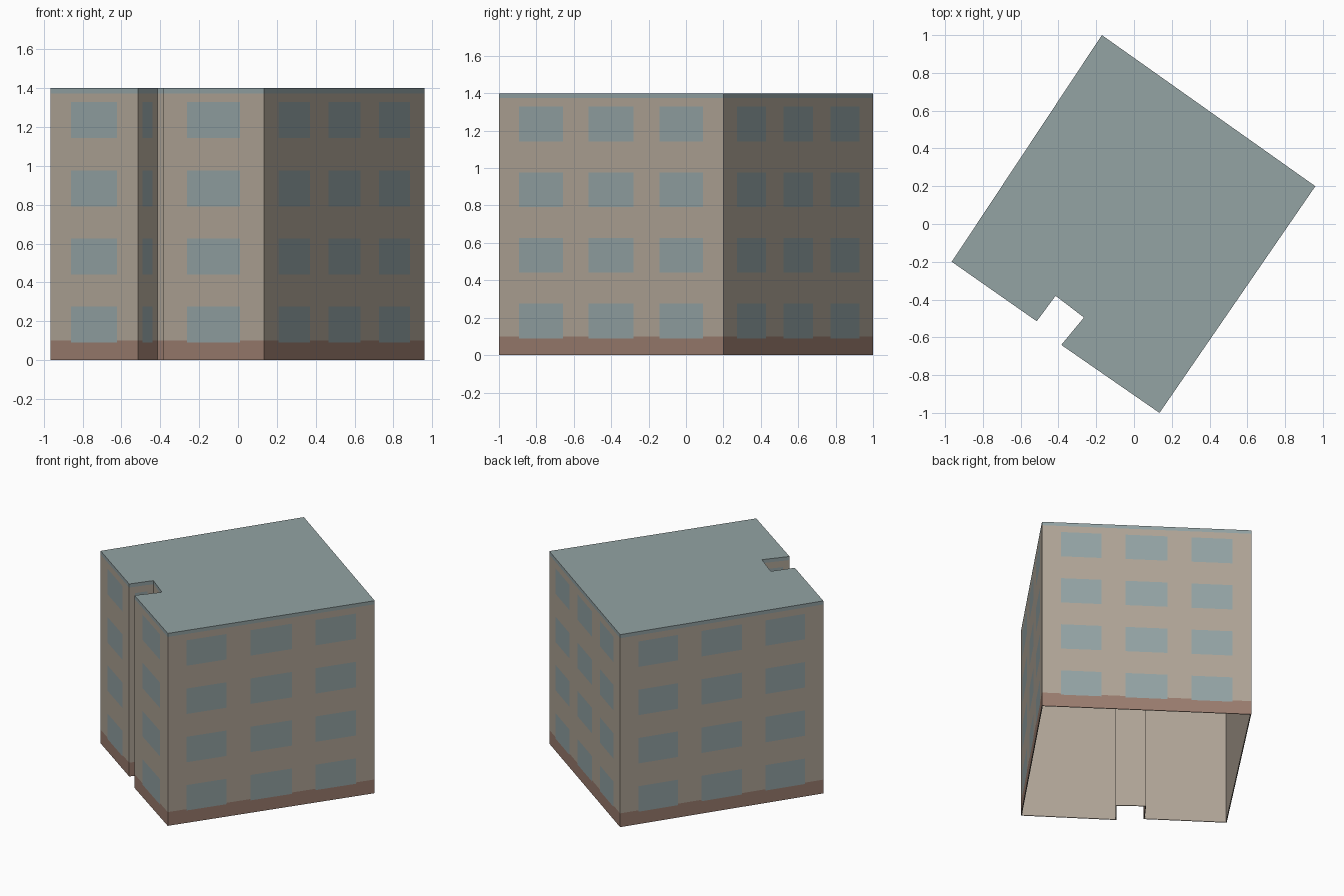
import bpy
import bmesh
from mathutils import Vector

cube = bpy.data.objects.get("Cube")
if cube:
    bpy.data.objects.remove(cube, do_unlink=True)


def srgb(r, g, b):
    return tuple((c / 255 / 12.92) if c < 11 else ((c / 255 + 0.055) / 1.055) ** 2.4
                 for c in (r, g, b)) + (1.0,)


def material(name, colour):
    mat = bpy.data.materials.new(name)
    mat.use_nodes = True
    mat.diffuse_color = colour
    bsdf = next(n for n in mat.node_tree.nodes if n.type == 'BSDF_PRINCIPLED')
    bsdf.inputs["Base Color"].default_value = colour
    return mat


# Plaster is last, so the inner side of the shell takes it
TEAL, BRICK, PLASTER = range(3)
materials = [material("slate_teal", srgb(147, 163, 164)),
             material("brick_brown", srgb(154, 124, 110)),
             material("beige_plaster", srgb(175, 164, 150))]

# Footprint, counter-clockwise, with the notch in the entrance side
footprint = [Vector(p) for p in (
    (0.96, 0.2), (-0.17, 1.0), (-0.965, -0.2), (-0.515, -0.515),
    (-0.415, -0.38), (-0.265, -0.495), (-0.385, -0.64), (0.135, -1.0))]

HEIGHT, BASE_TOP, TRIM = 1.4, 0.1, 1.374
floors = [(0.09 + 0.351 * i, 0.275 + 0.351 * i) for i in range(4)]
levels = sorted([0, BASE_TOP, TRIM, HEIGHT] + [z for f in floors for z in f])
three_windows = [(0.09, 0.285), (0.4, 0.6), (0.715, 0.91)]
one_window = [(0.235, 0.76)]


def inside(value, spans):
    return any(a < value < b for a, b in spans)


def wall_colour(t, z, windows):
    if z > TRIM or (inside(t, windows) and inside(z, floors)):
        return TEAL
    return BRICK if z < BASE_TOP else PLASTER


bm = bmesh.new()
roof_loop = []

# Walls: each one is a grid cut along its window edges
for i, start in enumerate(footprint):
    end = footprint[(i + 1) % len(footprint)]
    windows = three_windows if (end - start).length > 1 else one_window
    cuts = [0] + [t for w in windows for t in w] + [1]
    grid = [[bm.verts.new((*start.lerp(end, t), z)) for z in levels] for t in cuts]
    roof_loop += [column[-1].co.copy() for column in grid[:-1]]
    for c in range(len(cuts) - 1):
        for r in range(len(levels) - 1):
            face = bm.faces.new((grid[c][r], grid[c + 1][r],
                                 grid[c + 1][r + 1], grid[c][r + 1]))
            face.material_index = wall_colour((cuts[c] + cuts[c + 1]) / 2,
                                              (levels[r] + levels[r + 1]) / 2, windows)

# Flat roof
roof = bm.faces.new([bm.verts.new(co) for co in roof_loop])
roof.material_index = TEAL
bmesh.ops.remove_doubles(bm, verts=bm.verts, dist=0.0005)

mesh = bpy.data.meshes.new("building_shell")
bm.to_mesh(mesh)
bm.free()
for mat in materials:
    mesh.materials.append(mat)
shell = bpy.data.objects.new("building_shell", mesh)
bpy.context.collection.objects.link(shell)

# Thin wall thickness with a plain inside, open underneath
solid = shell.modifiers.new("wall_thickness", 'SOLIDIFY')
solid.thickness = 0.006
solid.offset = -1
solid.use_even_offset = True
solid.material_offset = PLASTER
solid.material_offset_rim = PLASTER
